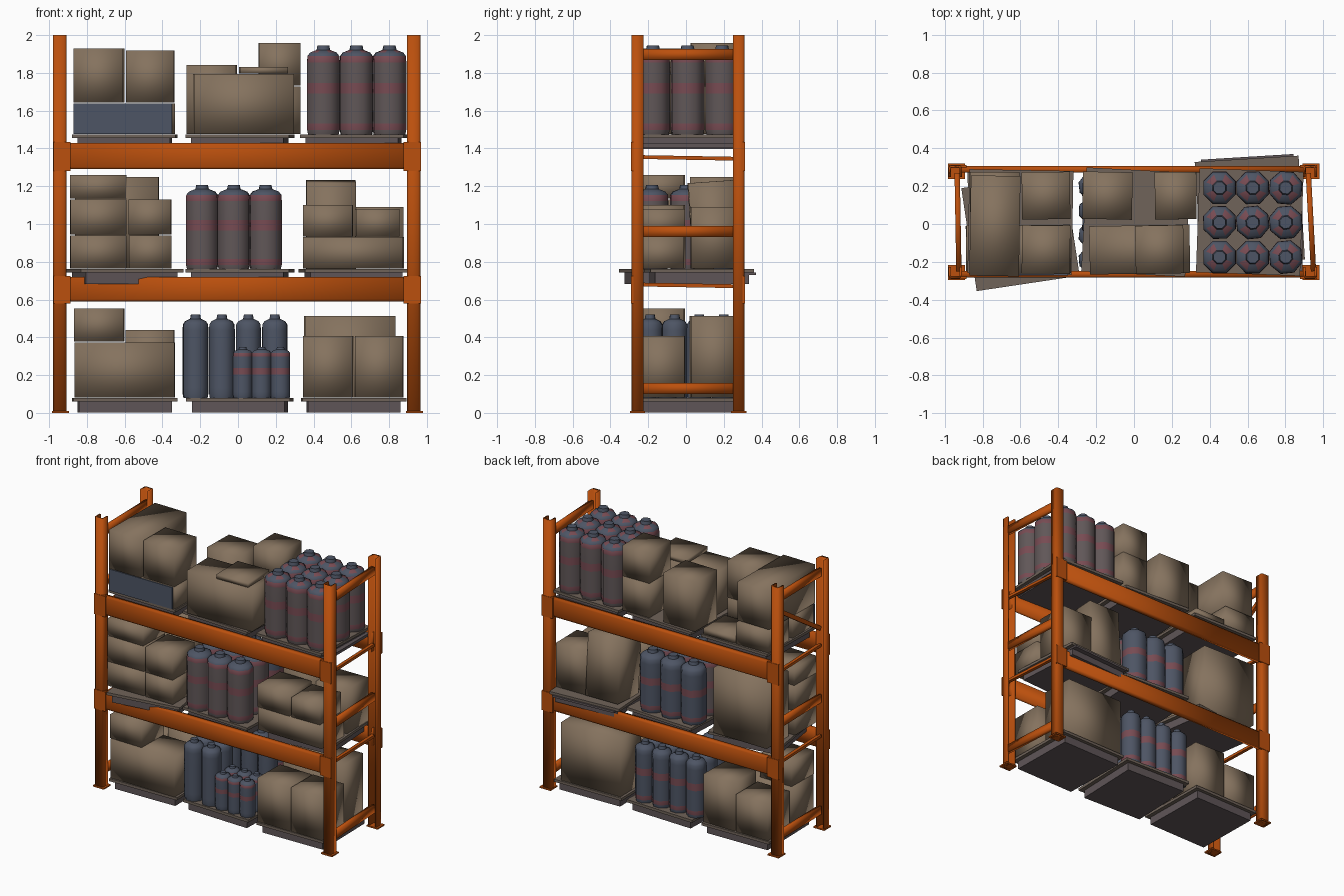
import bpy, bmesh, math, random
from mathutils import Matrix, Vector

if "Cube" in bpy.data.objects:
    bpy.data.objects.remove(bpy.data.objects["Cube"])
random.seed(4)

def mat(name, r, g, b):
    m = bpy.data.materials.new(name)
    m.diffuse_color = (r, g, b, 1)
    m.use_nodes = True
    m.node_tree.nodes["Principled BSDF"].inputs["Base Color"].default_value = m.diffuse_color
    return m

ORANGE = mat("rack orange", 0.50, 0.08, 0.004)
CARD = mat("cardboard", 0.235, 0.17, 0.113)
PLANK = mat("pallet plank", 0.16, 0.125, 0.10)
UNDER = mat("pallet underside", 0.115, 0.092, 0.097)
BLUE = mat("blue plastic", 0.075, 0.09, 0.128)
GREY = mat("grey wrap", 0.118, 0.095, 0.097)
RED = mat("red band", 0.185, 0.07, 0.085)

def finish(name, bm, mats, smooth=None):
    bmesh.ops.recalc_face_normals(bm, faces=bm.faces)
    me = bpy.data.meshes.new(name)
    bm.to_mesh(me)
    bm.free()
    for m in mats:
        me.materials.append(m)
    ob = bpy.data.objects.new(name, me)
    bpy.context.collection.objects.link(ob)
    if smooth:
        me.shade_smooth()
        if smooth < 180:
            me.set_sharp_from_angle(angle=math.radians(smooth))
    return ob

def add_box(bm, centre, size, rot=0.0, tilt=0.0, mi=0):
    """Box turned about z and tilted about x, in degrees."""
    M = (Matrix.Translation(centre) @ Matrix.Rotation(math.radians(rot), 4, 'Z')
         @ Matrix.Rotation(math.radians(tilt), 4, 'X') @ Matrix.Diagonal((*size, 1)))
    vs = bmesh.ops.create_cube(bm, size=1, matrix=M)["verts"]
    for f in {f for v in vs for f in v.link_faces}:
        f.material_index = mi

def box(name, centre, size, m, rot=0.0, tilt=0.0, smooth=None):
    bm = bmesh.new()
    add_box(bm, centre, size, rot, tilt)
    return finish(name, bm, [m], smooth)

def extrude(name, pts, ends, place, m):
    """Extrude a closed 2D profile; place maps (u, v, w) to a point."""
    bm = bmesh.new()
    a, b = [[bm.verts.new(place(u, v, w)) for u, v in pts] for w in ends]
    for i in range(len(pts)):
        j = (i + 1) % len(pts)
        bm.faces.new((a[i], a[j], b[j], b[i]))
    bm.faces.new(a)
    bm.faces.new(b)
    return finish(name, bm, [m], 180)

# Uprights: U channels opening towards each other, with foot plates
W, D, T = 0.036, 0.031, 0.013
HALF = [(W - 0.012, -D), (W, -D + 0.012), (W, D), (W - T, D), (W - T, T - D)]
CHANNEL = HALF + [(-u, v) for u, v in reversed(HALF)]
for side, px in (("left", -0.944), ("right", 0.93)):
    for end, py, s in (("front", -0.257, 1), ("back", 0.279, -1)):
        extrude(f"{side}_{end}_post", CHANNEL, (0, 2),
                lambda u, v, w: (px + u, py + v * s, w), ORANGE)
        box(f"{side}_{end}_foot_plate", (px + 0.005, py, 0.005), (0.09, 0.08, 0.01), ORANGE)

# Load beams with chamfered edges, and the hook plates at their ends
for level, z, h in (("lower", 0.655, 0.065), ("upper", 1.36, 0.07)):
    for end, y, s in (("front", -0.284, 1), ("back", 0.306, -1)):
        top = [(0, h - 0.012), (0.008, h), (0.035, h)]
        prof = top + [(u, -v) for u, v in reversed(top)]
        extrude(f"{level}_{end}_beam", prof, (-0.92, 0.91),
                lambda u, v, w: (w, y + u * s, z + v), ORANGE)
        for x in (-0.932, 0.922):
            box(f"{level}_{end}_hook_plate", (x, y, z - 0.003),
                (0.092, 0.014, 2 * h + 0.014), ORANGE)

# End frames: horizontal and diagonal braces
for side, x, lean in (("left", -0.93, 1), ("right", 0.935, 3)):
    for z in (0.13, 0.96, 1.897):
        box(f"{side}_brace", (x, 0.01, z), (0.028, 0.52, 0.058), ORANGE, lean, smooth=180)
    for z in (0.675, 1.35):
        box(f"{side}_thin_brace", (x, 0.01, z), (0.024, 0.52, 0.02), ORANGE, lean, -1)
box("left_diagonal_brace", (-0.93, 0.01, 1.645), (0.022, 0.6, 0.03), ORANGE, 0, 33)

# Pallets: plank deck on a narrower underside, three bays on three levels
LEVELS = {"bottom": 0.08, "centre": 0.762, "top": 1.475}
BAYS = {"left": -0.60, "middle": 0.01, "right": 0.612}
TURNS = iter((1, -2, 1, 8.5, -3, 3.5, -1, -3, -2))
for level, z in LEVELS.items():
    for bay, x in BAYS.items():
        turn = next(TURNS)
        y = -0.042 if turn == 8.5 else 0.07 if turn == 3.5 else 0.01
        bm = bmesh.new()
        add_box(bm, (x, y, z - 0.01), (0.55, 0.55, 0.02), turn)
        add_box(bm, (x, y, z - 0.048), (0.49, 0.5, 0.062), turn, 0, 1)
        finish(f"{level}_{bay}_pallet", bm, [PLANK, UNDER], 60)

# Loose boards lying along the beams
box("upper_right_board", (0.73, 0, 1.415), (0.32, 0.55, 0.02), UNDER)
box("lower_right_board", (0.6, 0.325, 0.737), (0.49, 0.06, 0.015), UNDER, 3.5)

# Cartons: stacks on the left half, right half or full width of a pallet
ROWS = {"front": (-0.135, 0.255), "back": (0.15, 0.25), "deep": (-0.01, 0.53)}
PARTS = {"L": (-0.135, 0.262), "R": (0.135, 0.255), "F": (0.0, 0.53)}

def stack(level, bay, row, part, heights, start=0.0, shift=0.0, width=None, tilt=0.0):
    z = LEVELS[level] + start
    x = BAYS[bay] + shift + (0.02 if bay == "middle" else 0)
    y, depth = ROWS[row]
    dx, full = PARTS[part]
    for h in heights:
        box(f"{level}_{bay}_{row}_carton", (x + dx, y, z + h / 2), (width or full, depth, h - 0.004),
            CARD, random.uniform(-1.5, 1.5), tilt, 180)
        z += h

stack("bottom", "left", "front", "F", [0.295])
stack("bottom", "left", "front", "L", [0.18], 0.295)
stack("bottom", "left", "back", "L", [0.28])
stack("bottom", "left", "back", "R", [0.36])
stack("bottom", "right", "front", "L", [0.33])
stack("bottom", "right", "front", "R", [0.33])
stack("bottom", "right", "back", "F", [0.435], shift=-0.02, width=0.48)
stack("centre", "left", "front", "L", [0.18, 0.19, 0.13], shift=-0.005, width=0.295)
stack("centre", "left", "front", "R", [0.18, 0.19], width=0.225)
stack("centre", "left", "back", "L", [0.49], shift=0.095, width=0.44)
stack("centre", "right", "front", "F", [0.17])
stack("centre", "right", "front", "L", [0.17], 0.17)
stack("centre", "right", "front", "R", [0.15], 0.17, -0.01, 0.23)
stack("centre", "right", "back", "L", [0.465], shift=0.015, tilt=4)
stack("centre", "right", "back", "R", [0.33])
stack("top", "left", "front", "F", [0.165])
stack("top", "left", "deep", "L", [0.29], 0.165)
stack("top", "left", "front", "R", [0.28], 0.165)
stack("top", "left", "back", "L", [0.163])
stack("top", "left", "back", "R", [0.05])
stack("top", "middle", "front", "F", [0.32])
stack("top", "middle", "front", "R", [0.037], 0.32, -0.03)
stack("top", "middle", "back", "L", [0.37], shift=-0.035)
stack("top", "middle", "back", "R", [0.255, 0.23], shift=0.055, width=0.22)
# Blue cover on the front of the top left carton
box("blue_front_cover", (-0.61, -0.269, 1.557), (0.52, 0.009, 0.16), BLUE)

# Bottles: eight-sided turned bodies, bands coloured by ring
PROFILE = [(0.94, 0), (1, 0.05), (1, 0.12), (1, 0.46), (1, 0.58), (1, 0.81),
           (0.98, 0.88), (0.82, 0.92), (0.42, 0.95), (0.36, 1)]

def bottle(name, x, y, z, r, h, body, bands):
    bm = bmesh.new()
    turn = math.pi / 8 + random.uniform(-0.12, 0.12)
    rings = [[bm.verts.new((x + r * k * math.cos(turn + i * math.pi / 4),
                            y + r * k * math.sin(turn + i * math.pi / 4), z + h * t))
              for i in range(8)] for k, t in PROFILE]
    for n, (a, b) in enumerate(zip(rings, rings[1:])):
        for i in range(8):
            f = bm.faces.new((a[i], a[(i + 1) % 8], b[(i + 1) % 8], b[i]))
            red = n in bands and (n != 7 or i % 2 == 0)
            f.material_index = 1 if red else (2 if n > 5 else 0)
    bm.faces.new(rings[0])
    bm.faces.new(rings[-1]).material_index = 2
    finish(name, bm, [body, RED, BLUE], 50)

for j in range(3):
    for i in range(3):
        bottle("top_bottle", 0.452 + 0.175 * i, -0.175 + 0.183 * j, LEVELS["top"],
               0.093, 0.47, GREY, (1, 3, 5, 7))
        bottle("centre_bottle", -0.19 + 0.168 * i, -0.18 + 0.18 * j, LEVELS["centre"],
               0.09, 0.445, BLUE if j == 2 else GREY, (1, 3) if j == 2 else (1, 3, 5))
for j in range(4):
    for i in range(4):
        if j > 1 or i < 2:
            bottle("bottom_bottle", -0.225 + 0.14 * i, -0.19 + 0.13 * j, LEVELS["bottom"],
                   0.071, 0.44, BLUE, (1, 3) if j > 2 else ())
for j in range(2):
    for i in range(3):
        bottle("small_bottle", 0.025 + 0.1 * i, -0.21 + 0.11 * j, LEVELS["bottom"],
               0.055, 0.27, BLUE, (3, 5))
